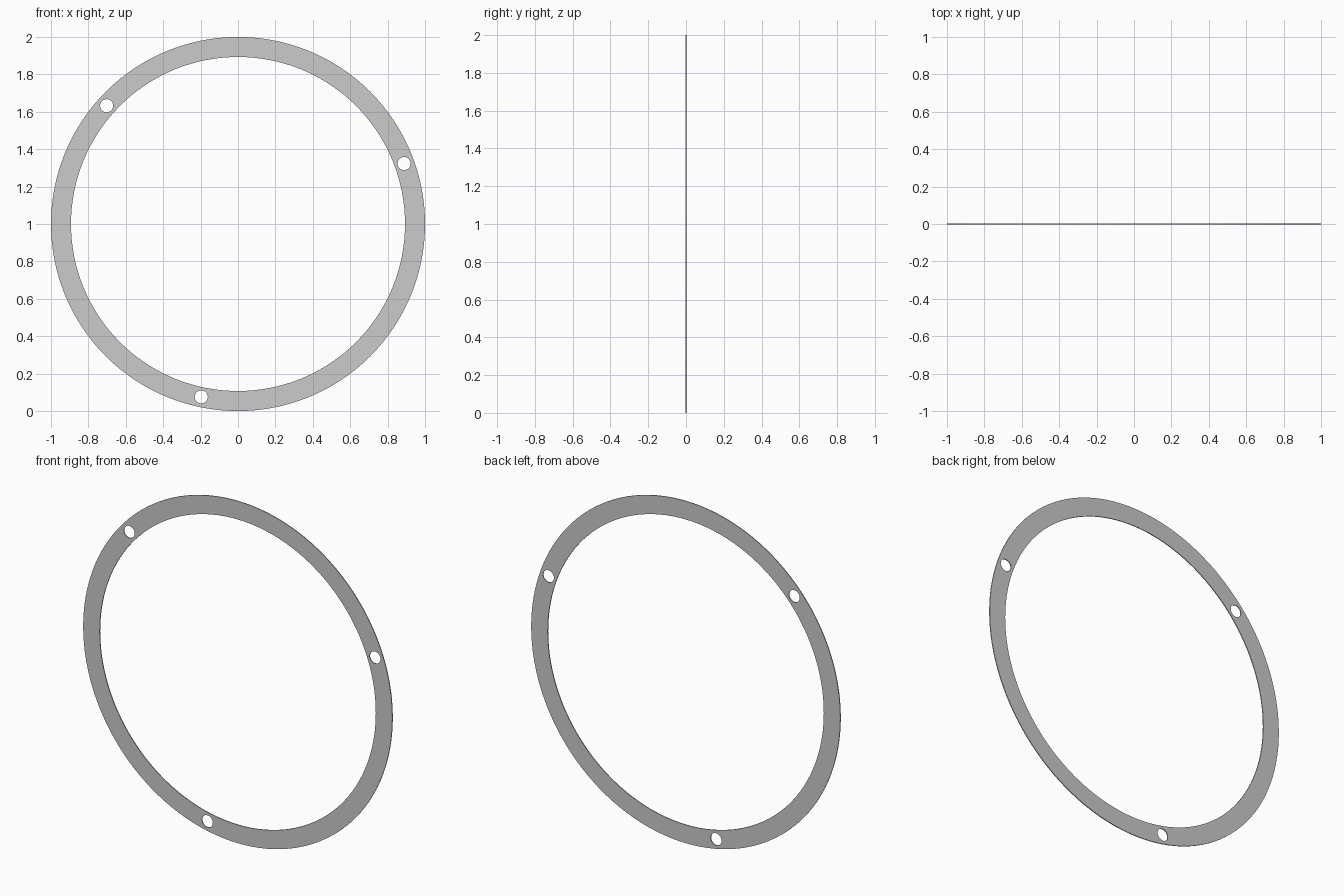
import bpy
from math import sin, cos, radians, pi

if "Cube" in bpy.data.objects:
    bpy.data.objects.remove(bpy.data.objects["Cube"])

THICKNESS = 0.005

# Flat profile: filled 2D curve whose inner loops become holes
curve = bpy.data.curves.new("flat_ring", "CURVE")
curve.dimensions = "2D"
curve.fill_mode = "BOTH"
curve.extrude = THICKNESS / 2


def circle(cx, cy, r, n):
    spline = curve.splines.new("POLY")
    spline.points.add(n - 1)
    for i, p in enumerate(spline.points):
        a = 2 * pi * i / n
        p.co = (cx + r * cos(a), cy + r * sin(a), 0, 1)
    spline.use_cyclic_u = True


# Outer rim and large opening
circle(0, 0, 1.0, 128)
circle(0, 0, 0.893, 128)

# Three mounting holes
for deg in (20, 138, 258):
    a = radians(deg)
    circle(0.945 * cos(a), 0.945 * sin(a), 0.035, 32)

# Stand the ring upright and turn it into a mesh
ring = bpy.data.objects.new("flat_ring", curve)
bpy.context.collection.objects.link(ring)
ring.rotation_euler = (pi / 2, 0, 0)
ring.location = (0, 0, 1)
bpy.context.view_layer.objects.active = ring
ring.select_set(True)
bpy.ops.object.convert(target="MESH")
bpy.ops.object.mode_set(mode="EDIT")
bpy.ops.mesh.select_all(action="SELECT")
bpy.ops.mesh.remove_doubles(threshold=0.0001)
bpy.ops.mesh.normals_make_consistent(inside=False)
bpy.ops.object.mode_set(mode="OBJECT")
bpy.ops.object.shade_smooth_by_angle(angle=radians(30))
